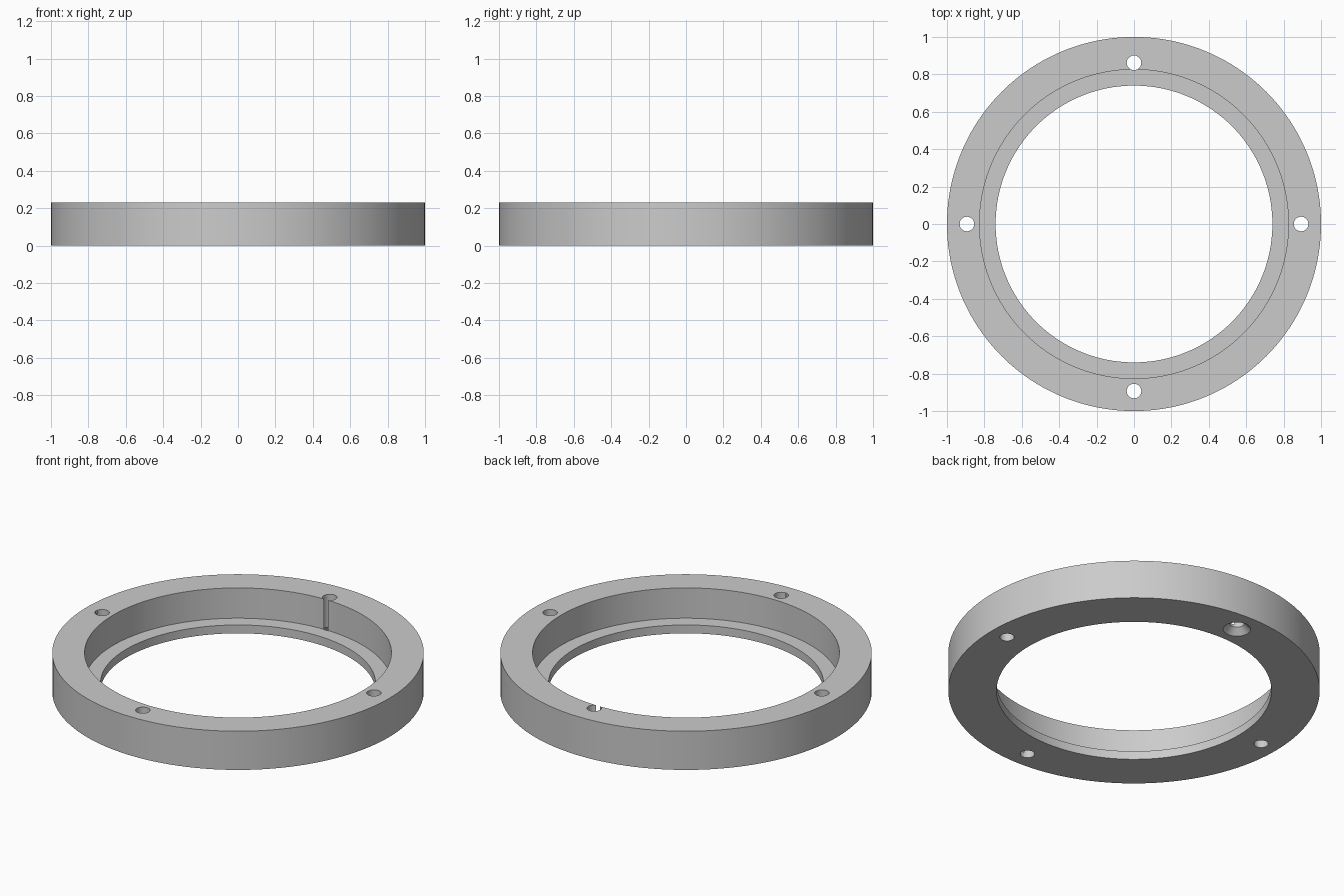
import bpy, bmesh
from math import cos, sin, tau, radians

cube = bpy.data.objects.get("Cube")
if cube:
    bpy.data.objects.remove(cube, do_unlink=True)

HEIGHT = 0.23
LEDGE = 0.05
HOLE_R = 0.039

grey = bpy.data.materials.new("plain grey")
grey.use_nodes = True
colour = (0.6, 0.6, 0.6, 1)
grey.diffuse_color = colour
grey.node_tree.nodes["Principled BSDF"].inputs["Base Color"].default_value = colour


def lathe(name, profile, segments, centre=(0, 0), hollow=False):
    """Turn (radius, z) points about a vertical axis; hollow closes the profile on itself."""
    bm = bmesh.new()
    rings = []
    for r, z in profile:
        rings.append([bm.verts.new((centre[0] + r * cos(tau * i / segments),
                                    centre[1] + r * sin(tau * i / segments), z))
                      for i in range(segments)])
    pairs = list(zip(rings, rings[1:]))
    if hollow:
        pairs.append((rings[-1], rings[0]))
    else:
        bm.faces.new(rings[0])
        bm.faces.new(rings[-1])
    for a, b in pairs:
        for i in range(segments):
            j = (i + 1) % segments
            bm.faces.new((a[i], a[j], b[j], b[i]))
    bmesh.ops.recalc_face_normals(bm, faces=bm.faces)
    mesh = bpy.data.meshes.new(name)
    bm.to_mesh(mesh)
    bm.free()
    mesh.materials.append(grey)
    obj = bpy.data.objects.new(name, mesh)
    bpy.context.collection.objects.link(obj)
    return obj


# Stepped ring: wide recess above a thin inner ledge
ring = lathe("flange_ring", [(1, 0), (1, HEIGHT), (0.826, HEIGHT),
                             (0.826, LEDGE), (0.74, LEDGE), (0.74, 0)],
             160, hollow=True)

# Three plain bolt holes, and one countersunk hole that breaks into the recess
plain = [(HOLE_R, -0.1), (HOLE_R, HEIGHT + 0.1)]
sunk = [(0.084, -0.01), (HOLE_R, 0.035), (HOLE_R, HEIGHT + 0.1)]
cutters = [lathe("bolt_hole_cutter", plain, 32, c)
           for c in ((0.893, 0), (-0.893, 0), (0, -0.893))]
cutters.append(lathe("countersunk_hole_cutter", sunk, 32, (0, 0.862)))

bpy.context.view_layer.objects.active = ring
for cutter in cutters:
    cutter.hide_render = True
    mod = ring.modifiers.new("hole", "BOOLEAN")
    mod.operation = "DIFFERENCE"
    mod.solver = "EXACT"
    mod.object = cutter
    bpy.ops.object.modifier_apply(modifier=mod.name)
for cutter in cutters:
    bpy.data.objects.remove(cutter, do_unlink=True)

# Smooth walls with crisp rims
bpy.ops.object.select_all(action="DESELECT")
ring.select_set(True)
bpy.ops.object.shade_smooth_by_angle(angle=radians(30))
